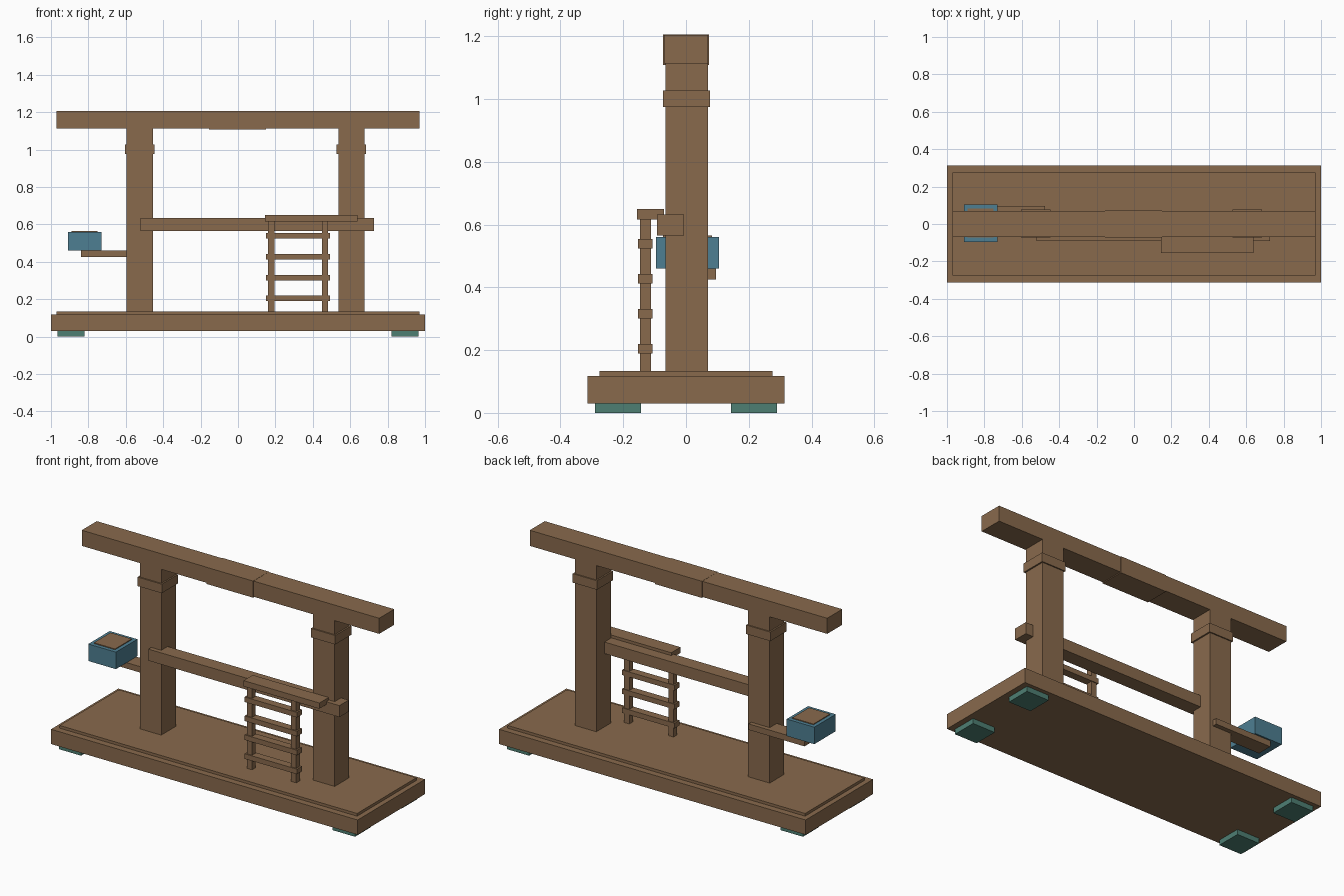
import bpy

cube = bpy.data.objects.get("Cube")
if cube:
    bpy.data.objects.remove(cube, do_unlink=True)


def material(name, rgb):
    mat = bpy.data.materials.new(name)
    mat.use_nodes = True
    mat.diffuse_color = (*rgb, 1)
    mat.node_tree.nodes["Principled BSDF"].inputs["Base Color"].default_value = (*rgb, 1)
    return mat


wood = material("brown wood", (0.25, 0.144, 0.073))
blue = material("blue paint", (0.076, 0.212, 0.288))
teal = material("teal rubber", (0.076, 0.212, 0.171))


def box(name, x, y, z, mat=wood):
    """Box spanning the given (low, high) ranges."""
    spans = (x, y, z)
    bpy.ops.mesh.primitive_cube_add(size=1, location=[(a + b) / 2 for a, b in spans])
    obj = bpy.context.object
    obj.name = name
    obj.scale = [b - a for a, b in spans]
    bpy.ops.object.transform_apply(location=False, rotation=False, scale=True)
    obj.data.materials.append(mat)
    return obj


def around(centre, half):
    return centre - half, centre + half


# Base slab, raised deck and four feet
box("base_slab", (-1, 1), (-0.314, 0.314), (0.03, 0.117))
box("base_deck", (-0.97, 0.97), (-0.276, 0.276), (0.117, 0.133))
for side, sx in (("left", 1), ("right", -1)):
    for end, sy in (("front", -1), ("back", 1)):
        box(f"foot_{end}_{side}", around(sx * 0.893, 0.073),
            around(sy * 0.217, 0.073), (0, 0.03), teal)

# Posts with collars
for side, px in (("left", 0.606), ("right", -0.525)):
    box(f"post_{side}", around(px, 0.07), (-0.065, 0.07), (0.133, 1.115))
    box(f"collar_{side}", around(px, 0.079), (-0.073, 0.077), (0.975, 1.028))

# Top beam with a slightly thicker middle band
box("top_beam", (-0.97, 0.97), (-0.07, 0.07), (1.113, 1.205))
box("beam_band", (-0.155, 0.15), (-0.073, 0.073), (1.108, 1.206))

# Middle rail and shelf over the ladder
box("middle_rail", (-0.52, 0.726), (-0.092, -0.006), (0.565, 0.633))
box("ladder_shelf", (0.145, 0.64), (-0.156, -0.07), (0.616, 0.65))

# Ladder
for side, lx in (("left", 0.465), ("right", 0.177)):
    box(f"ladder_stile_{side}", around(lx, 0.017), around(-0.129, 0.017), (0.133, 0.616))
for i in range(4):
    box(f"ladder_rung_{i + 1}", (0.15, 0.492), around(-0.13, 0.023),
        around(0.204 + i * 0.1115, 0.015))

# Side arm carrying a box with a lid
box("side_arm", (-0.84, -0.475), (0.005, 0.096), (0.425, 0.46))
box("side_box", (-0.91, -0.73), (-0.095, 0.105), (0.46, 0.56), blue)
box("side_box_lid", (-0.889, -0.751), (-0.073, 0.083), (0.557, 0.565))
